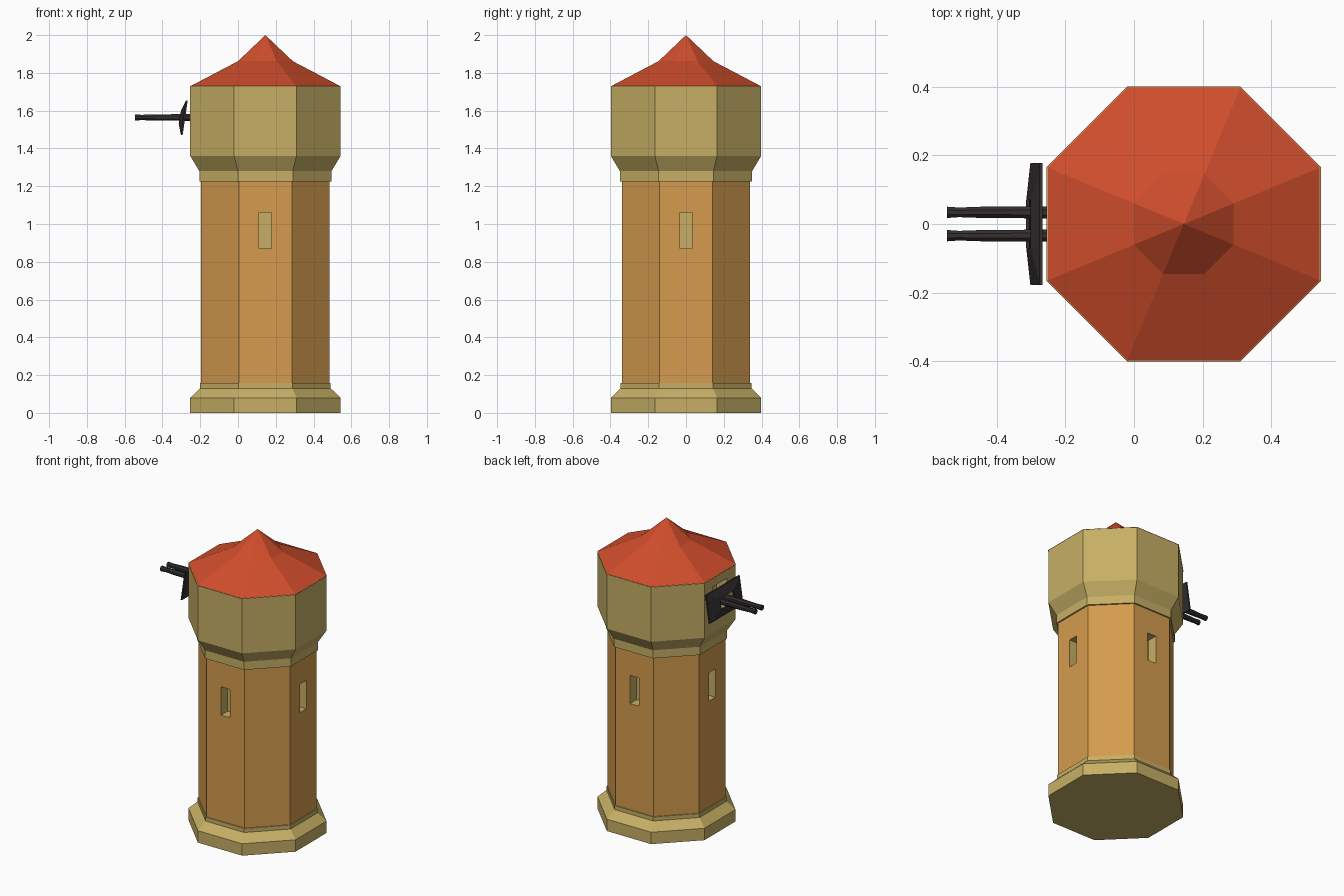
import bpy, bmesh, math
from mathutils import Vector

if "Cube" in bpy.data.objects:
    bpy.data.objects.remove(bpy.data.objects["Cube"])

CX = 0.145  # tower axis


def mat(name, rgb):
    m = bpy.data.materials.new(name)
    m.diffuse_color = (*rgb, 1)
    m.use_nodes = True
    m.node_tree.nodes["Principled BSDF"].inputs["Base Color"].default_value = m.diffuse_color
    return m


TAN = mat("tan_stone", (0.57, 0.43, 0.13))
ORANGE = mat("orange_wall", (0.66, 0.33, 0.075))
RED = mat("red_roof", (0.63, 0.075, 0.025))
DARK = mat("dark_metal", (0.035, 0.028, 0.03))


def finish(name, bm, mats, loc=(CX, 0, 0)):
    bmesh.ops.recalc_face_normals(bm, faces=bm.faces)
    me = bpy.data.meshes.new(name)
    bm.to_mesh(me)
    bm.free()
    for m in mats:
        me.materials.append(m)
    ob = bpy.data.objects.new(name, me)
    ob.location = loc
    bpy.context.collection.objects.link(ob)
    return ob


def rings(profile, n=8, phase=math.pi / 8):
    """Closed n-sided solid from (apothem, z) pairs; apothem 0 gives a point."""
    bm = bmesh.new()
    loops = []
    for a, z in profile:
        r = a / math.cos(math.pi / n)
        if a == 0:
            loops.append([bm.verts.new((0, 0, z))] * n)
        else:
            loops.append([bm.verts.new((r * math.cos(phase + 2 * math.pi * i / n),
                                        r * math.sin(phase + 2 * math.pi * i / n), z))
                          for i in range(n)])
    for lo, hi in zip(loops, loops[1:]):
        for i in range(n):
            j = (i + 1) % n
            bm.faces.new(dict.fromkeys((lo[i], lo[j], hi[j], hi[i])))
    bm.faces.new(loops[0][::-1])
    if profile[-1][0]:
        bm.faces.new(loops[-1])
    bmesh.ops.recalc_face_normals(bm, faces=bm.faces)
    return bm


def recess(bm, direction, zmid, width, z0, z1, depth, slot):
    """Sink a rectangular window into the wall facing the given direction."""
    d = Vector(direction)
    t = Vector((0, 0, 1)).cross(d)
    face = next(f for f in bm.faces if f.normal.dot(d) > 0.99
                and min(v.co.z for v in f.verts) < zmid < max(v.co.z for v in f.verts))
    dist = face.calc_center_median().dot(d)
    bmesh.ops.inset_individual(bm, faces=[face], thickness=0.03)
    for v in face.verts:
        side = math.copysign(width / 2, v.co.dot(t))
        v.co = d * dist + t * side + Vector((0, 0, z1 if v.co.z > zmid else z0))
    back = bmesh.ops.extrude_discrete_faces(bm, faces=[face])["faces"][0]
    for v in back.verts:
        v.co -= d * depth
    back.material_index = slot
    for e in back.edges:
        for f in e.link_faces:
            f.material_index = slot


# Stepped base
finish("base", rings([(0.398, 0), (0.398, 0.08), (0.346, 0.13), (0.346, 0.157)]), [TAN])

# Shaft with a window on each of the four main sides
bm = rings([(0.34, 0.15), (0.34, 1.23)])
for d in ((1, 0, 0), (-1, 0, 0), (0, 1, 0), (0, -1, 0)):
    recess(bm, d, 0.8, 0.066, 0.87, 1.06, 0.07, 1)
finish("shaft", bm, [ORANGE, TAN])

# Upper chamber with the gun opening
bm = rings([(0.35, 1.225), (0.35, 1.28), (0.398, 1.36), (0.398, 1.73)])
recess(bm, (-1, 0, 0), 1.55, 0.15, 1.46, 1.67, 0.08, 0)
finish("upper_chamber", bm, [TAN])

# Two-pitch roof
finish("roof", rings([(0.4, 1.728), (0.145, 1.862), (0, 2.0)]), [RED])

# Gun shield: bulged rectangular frame with a central opening
bm = bmesh.new()
outer = [(-0.295, -0.178, 1.472), (-0.295, 0.178, 1.472),
         (-0.268, 0.178, 1.655), (-0.268, -0.178, 1.655)]
inner = [(-0.307, -0.07, 1.53), (-0.307, 0.07, 1.53),
         (-0.295, 0.07, 1.60), (-0.295, -0.07, 1.60)]
layers = []
for dx in (-0.007, 0.002):
    layers.append([[bm.verts.new((x + dx, y, z)) for x, y, z in ring] for ring in (outer, inner)])
(fo, fi), (bo, bi) = layers
for a, b in ((fo, fi), (fi, bi), (bi, bo), (bo, fo)):
    for i in range(4):
        j = (i + 1) % 4
        bm.faces.new((a[i], a[j], b[j], b[i]))
finish("gun_shield", bm, [DARK], (0, 0, 0))

# Twin barrels with slightly flared muzzles
for name, y in (("barrel_left", 0.034), ("barrel_right", -0.034)):
    bm = rings([(0.018, 0), (0.0165, 0.24), (0.014, 0.31), (0.0165, 0.345)])
    ob = finish(name, bm, [DARK], (-0.2, y, 1.564))
    ob.rotation_euler = (0, -math.pi / 2, 0)
